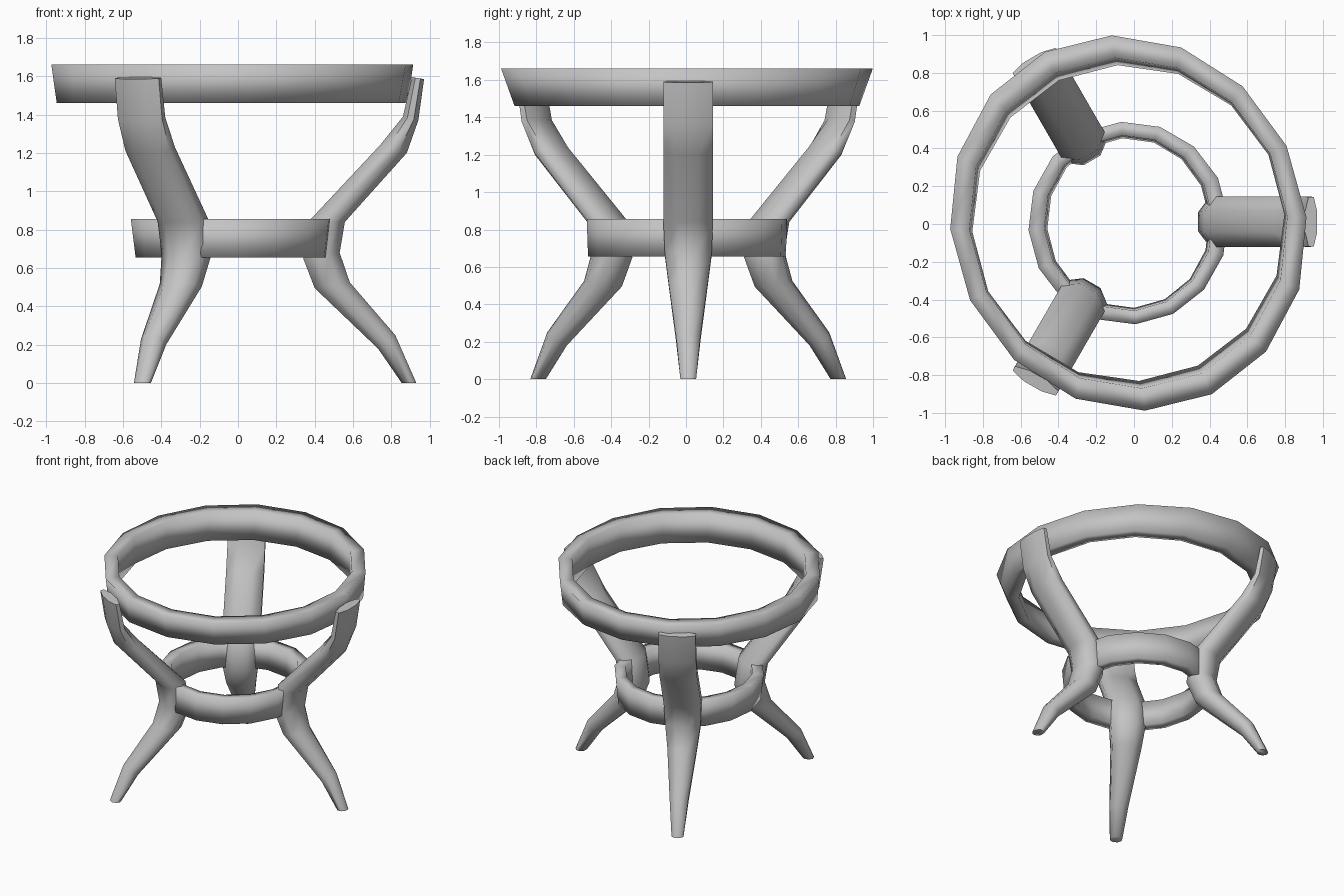
import bpy, bmesh
from math import sin, cos, pi, radians
from mathutils import Vector, Matrix

cube = bpy.data.objects.get("Cube")
if cube:
    bpy.data.objects.remove(cube, do_unlink=True)

grey = bpy.data.materials.new("plain_grey")
grey.use_nodes = True
grey.diffuse_color = (0.55, 0.55, 0.55, 1)
grey.node_tree.nodes["Principled BSDF"].inputs["Base Color"].default_value = grey.diffuse_color


def loft(name, sections, close_loop, smooth_angle):
    """Skin a list of closed sections, closing the path or capping its ends."""
    bm = bmesh.new()
    rows = [[bm.verts.new(p) for p in s] for s in sections]
    n = len(rows[0])
    pairs = list(zip(rows, rows[1:]))
    if close_loop:
        pairs.append((rows[-1], rows[0]))
    else:
        bm.faces.new(rows[0])
        bm.faces.new(rows[-1])
    for a, b in pairs:
        for i in range(n):
            j = (i + 1) % n
            bm.faces.new((a[i], a[j], b[j], b[i]))
    bmesh.ops.recalc_face_normals(bm, faces=bm.faces)
    mesh = bpy.data.meshes.new(name)
    bm.to_mesh(mesh)
    bm.free()
    mesh.materials.append(grey)
    ob = bpy.data.objects.new(name, mesh)
    bpy.context.collection.objects.link(ob)
    bpy.ops.object.select_all(action='DESELECT')
    ob.select_set(True)
    bpy.context.view_layer.objects.active = ob
    bpy.ops.object.shade_smooth_by_angle(angle=radians(smooth_angle))
    return ob


def ring(name, low, high, axis, top_out, low_out, low_in, top_in):
    """Sixteen-sided oval band; each edge has a long and a short radius."""
    turn = Matrix.Rotation(radians(axis), 3, 'Z')
    centre = Vector((-0.03, 0.005, 0))
    edges = ((top_out, high), (low_out, low), (low_in, low), (top_in, high))
    sections = []
    for k in range(16):
        t = k * pi / 8
        sections.append([centre + turn @ Vector((a * cos(t), b * sin(t), z))
                         for (a, b), z in edges])
    return loft(name, sections, True, 180)


# Round supports
ring("upper_ring", 1.46, 1.66, 116, (1.008, 0.932), (0.925, 0.915), (0.84, 0.825), (0.885, 0.835))
ring("lower_ring", 0.655, 0.855, 94, (0.537, 0.53), (0.53, 0.505), (0.45, 0.43), (0.465, 0.447))

# Leg outline from foot to tip: inner x, inner z, outer x, outer z, half width
outline = [
    (0.854, 0.0, 0.93, 0.0, 0.042),
    (0.73, 0.18, 0.82, 0.25, 0.065),
    (0.40, 0.495, 0.583, 0.525, 0.105),
    (0.34, 0.65, 0.53, 0.68, 0.125),
    (0.375, 0.85, 0.557, 0.84, 0.133),
    (0.74, 1.24, 0.88, 1.20, 0.133),
    (0.86, 1.39, 0.94, 1.37, 0.133),
    (0.906, 1.595, 0.97, 1.585, 0.132),
]
pivot = Vector((-0.035, 0.012, 0))


def leg(name, angle):
    turn = Matrix.Rotation(radians(angle), 3, 'Z')
    sections = []
    for xi, zi, xo, zo, half in outline:
        inner, outer = Vector((xi, 0, zi)), Vector((xo, 0, zo))
        mid, reach = (inner + outer) / 2, (outer - inner) / 2
        mid.x -= pivot.x
        side = Vector((0, half, 0))
        angles = [(k + 0.5) * pi / 4 for k in range(8)]
        sections.append([pivot + turn @ (mid + (reach * cos(t) + side * sin(t)) / cos(pi / 8))
                         for t in angles])
    return loft(name, sections, False, 65)


# Three curved legs
for name, angle in (("left_leg", 0), ("back_right_leg", 120), ("front_right_leg", 240)):
    leg(name, angle)
